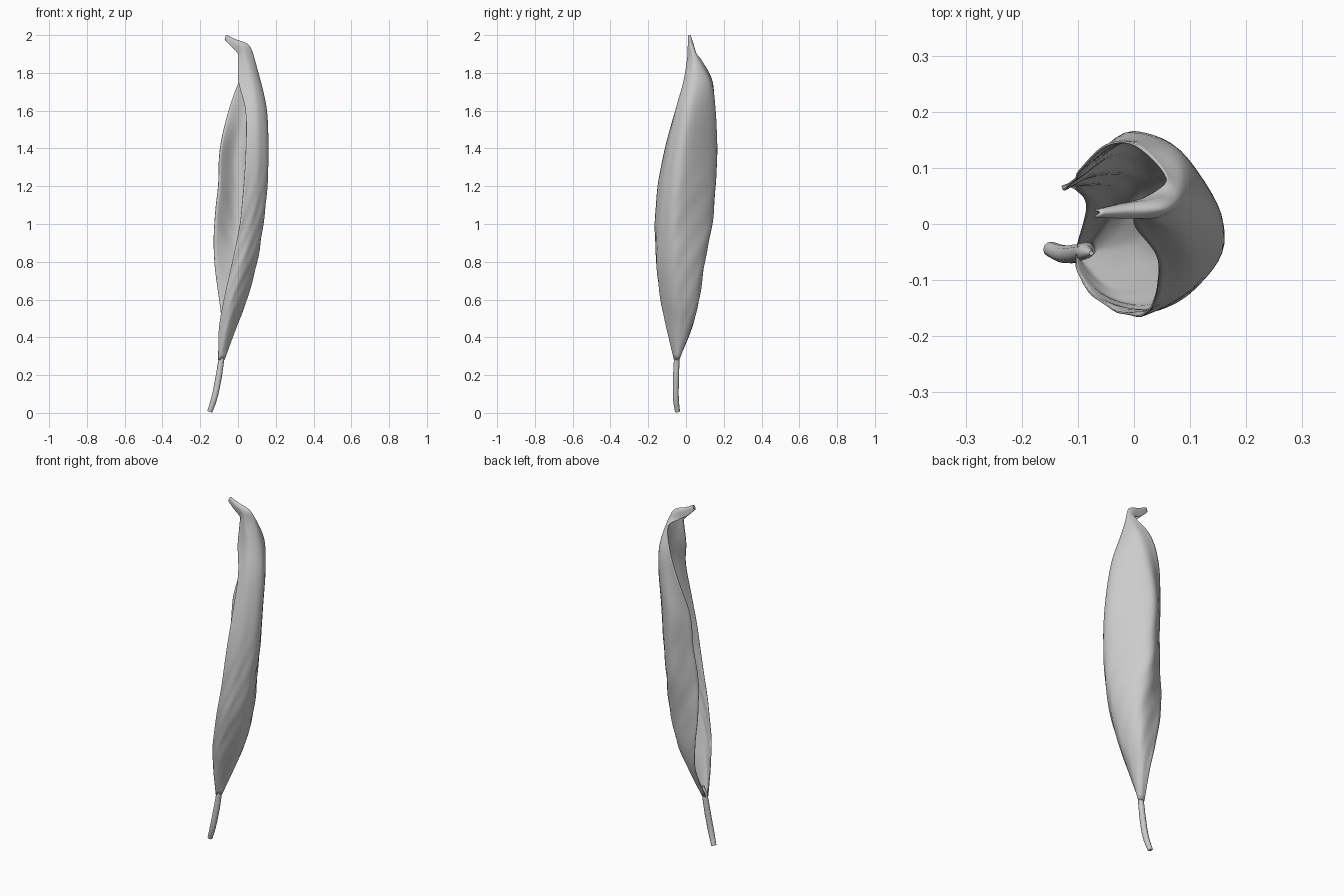
import bpy, bmesh, math
from mathutils import Vector

if "Cube" in bpy.data.objects:
    bpy.data.objects.remove(bpy.data.objects["Cube"])

# Curled blade sections: z, then five (x, y) points from front edge round the right side to back edge
SECTIONS = [
    (.28, -.104, -.055, -.096, -.062, -.074, -.052, -.08, -.038, -.102, -.04),
    (.45, -.10, -.085, -.055, -.10, -.012, -.04, -.03, .02, -.085, .03),
    (.60, -.075, -.125, -.02, -.128, .045, -.05, .01, .06, -.10, .06),
    (.80, -.03, -.155, .04, -.143, .10, -.045, .03, .093, -.125, .068),
    (1.0, .01, -.163, .085, -.128, .13, -.04, .015, .135, -.125, .062),
    (1.2, .03, -.148, .112, -.108, .15, -.02, .015, .152, -.105, .08),
    (1.4, .042, -.11, .118, -.082, .155, 0, .015, .161, -.095, .097),
    (1.6, .04, -.055, .108, -.047, .15, .025, .055, .148, -.05, .14),
    (1.75, .003, -.005, .08, -.01, .12, .045, .082, .122, .003, .14),
    (1.88, .0, .018, .04, .008, .08, .033, .082, .058, .058, .082),
    (1.947, .0, .02, .025, .011, .055, .026, .045, .043, .02, .047),
    (1.975, -.03, .015, -.02, .012, -.01, .023, -.015, .034, -.03, .034),
    (2.0, -.07, .014, -.067, .014, -.062, .019, -.064, .024, -.07, .024),
]
# How far the edges hang below the midrib on the last sections, where the tip bends over
DROPS = {9: .015, 10: .045, 11: .04, 12: .025}


def smooth_path(points, steps):
    """Catmull-Rom samples through the points."""
    p = [2 * points[0] - points[1], *points, 2 * points[-1] - points[-2]]
    out = []
    for i in range(1, len(p) - 2):
        a, b, c, d = p[i - 1:i + 3]
        for k in range(steps):
            t = k / steps
            out.append(.5 * (2 * b + (c - a) * t + (2 * a - 5 * b + 4 * c - d) * t * t
                             + (3 * b - a - 3 * c + d) * t ** 3))
    return out + [points[-1]]


# Leaf blade: loft the sections both ways into a sheet
rows = []
for i, s in enumerate(SECTIONS):
    hang = DROPS.get(i, 0)
    rows.append([Vector((s[1 + 2 * j], s[2 + 2 * j], s[0] - hang * (abs(j - 2) / 2) ** 2))
                 for j in range(5)])
columns = [smooth_path([r[j] for r in rows], 6) for j in range(5)]
grid = [smooth_path([c[k] for c in columns], 8) for k in range(len(columns[0]))]

bm = bmesh.new()
verts = [[bm.verts.new(p) for p in row] for row in grid]
for r0, r1 in zip(verts, verts[1:]):
    for a, b, c, d in zip(r0, r0[1:], r1[1:], r1):
        bm.faces.new((a, b, c, d))
bm.normal_update()

# Faint slanting wrinkles on the lower half
for row in verts:
    for j, v in enumerate(row):
        z = v.co.z
        fade = max(0, 1 - ((z - .85) / .5) ** 2)
        v.co += v.normal * .0016 * fade * math.sin(j * 1.3 - z * 30)
mesh = bpy.data.meshes.new("leaf_blade")
bm.to_mesh(mesh)
bm.free()
mesh.shade_smooth()
blade = bpy.data.objects.new("leaf_blade", mesh)
bpy.context.collection.objects.link(blade)
solid = blade.modifiers.new("thickness", 'SOLIDIFY')
solid.thickness = .004
solid.offset = 0

# Stem: tapered bent tube running into the base of the blade
curve = bpy.data.curves.new("stem", 'CURVE')
curve.dimensions = '3D'
curve.bevel_depth = .016
curve.bevel_resolution = 3
curve.use_fill_caps = True
path = [(-.149, -.045, .007, .85), (-.128, -.053, .07, 1), (-.104, -.053, .18, 1.05),
        (-.088, -.050, .28, .95), (-.076, -.052, .335, .25)]
spline = curve.splines.new('BEZIER')
spline.bezier_points.add(len(path) - 1)
for bp, (x, y, z, r) in zip(spline.bezier_points, path):
    bp.co, bp.radius = (x, y, z), r
    bp.handle_left_type = bp.handle_right_type = 'AUTO'
stem = bpy.data.objects.new("stem", curve)
bpy.context.collection.objects.link(stem)
